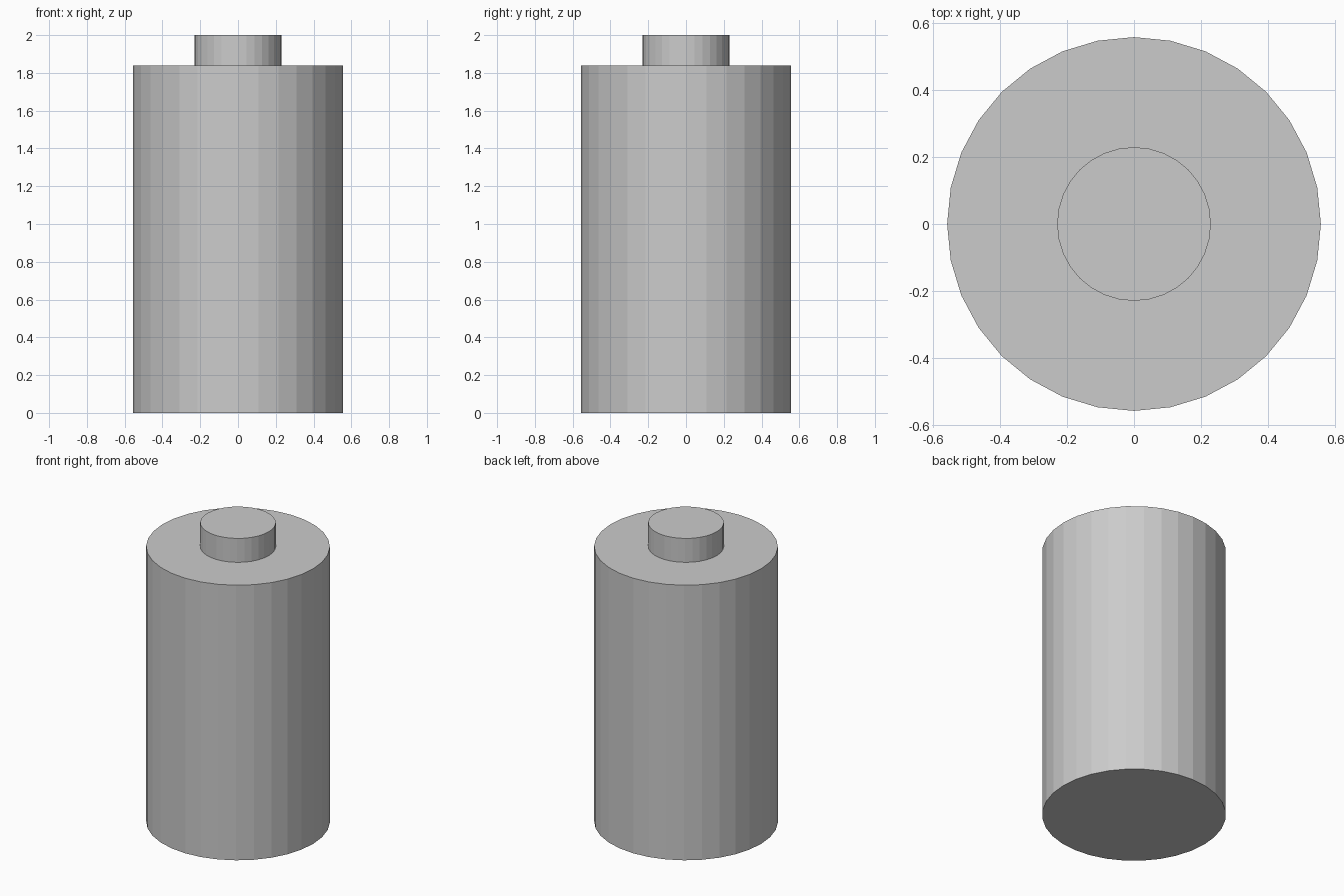
import bpy

if "Cube" in bpy.data.objects:
    bpy.data.objects.remove(bpy.data.objects["Cube"])


def cylinder(name, radius, bottom, top, sides=32):
    """Upright flat-shaded cylinder between two heights."""
    bpy.ops.mesh.primitive_cylinder_add(
        vertices=sides, radius=radius, depth=top - bottom,
        location=(0, 0, (bottom + top) / 2))
    obj = bpy.context.object
    obj.name = name
    return obj


# Main battery casing
cylinder("battery_body", 0.557, 0.0, 1.84)

# Raised contact on top
cylinder("terminal_cap", 0.229, 1.84, 2.0)
